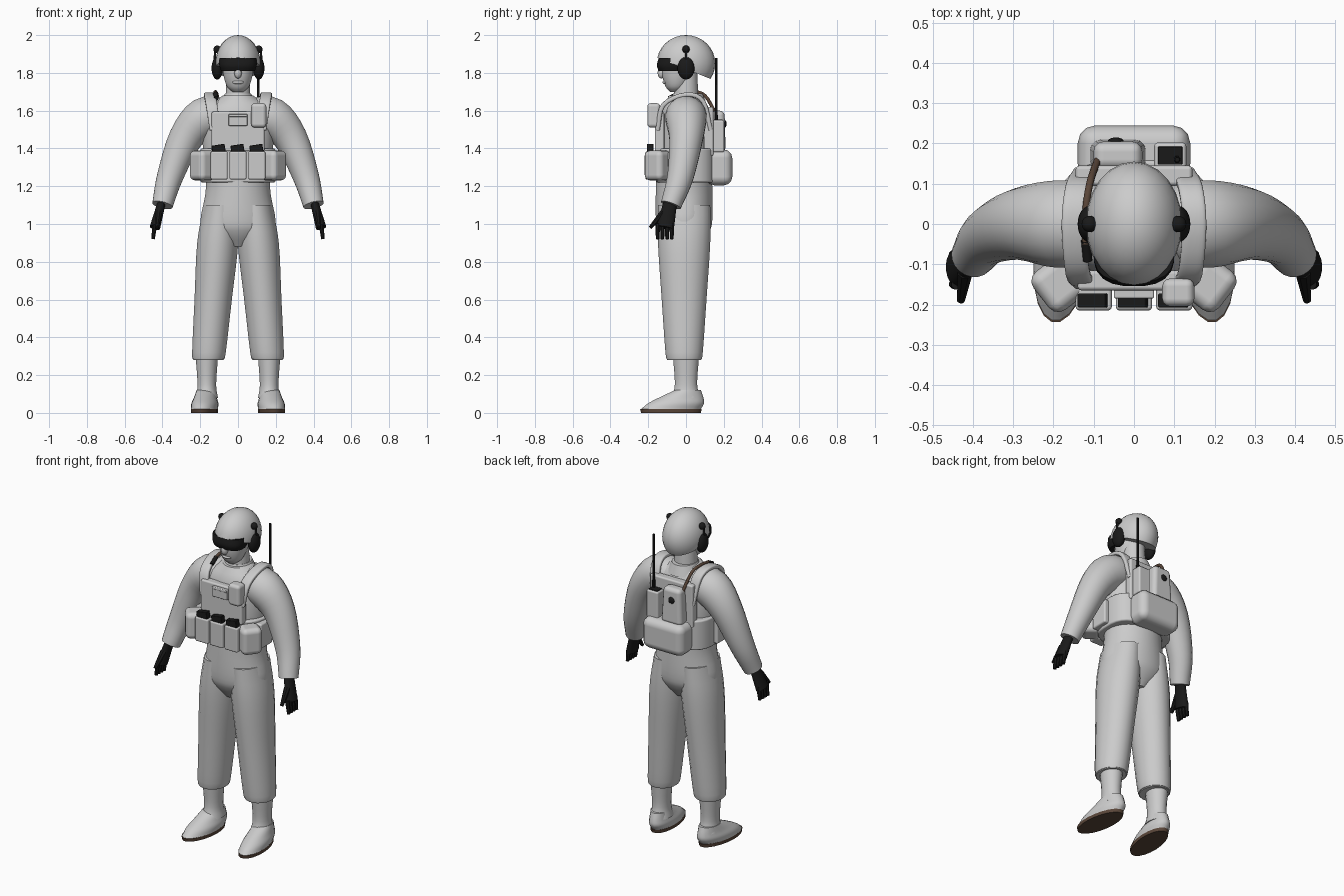
import bpy, bmesh, math
from mathutils import Vector, Matrix

if "Cube" in bpy.data.objects:
    bpy.data.objects.remove(bpy.data.objects["Cube"])


def material(name, red, green, blue):
    colour = (red, green, blue, 1)
    mat = bpy.data.materials.new(name)
    mat.use_nodes = True
    mat.diffuse_color = colour
    shader = next(node for node in mat.node_tree.nodes if node.type == 'BSDF_PRINCIPLED')
    shader.inputs["Base Color"].default_value = colour
    return mat


GREY = material("light_grey", .6, .6, .6)
BLACK = material("black", .01, .01, .01)
BROWN = material("brown", .1, .06, .04)
X, Y, Z = Matrix.Identity(3)


def finish(name, bm, mat, mirror=False, bevel=0):
    """Turn the bmesh into a smooth-shaded object, with optional bevel and mirror."""
    bmesh.ops.recalc_face_normals(bm, faces=bm.faces[:])
    mesh = bpy.data.meshes.new(name)
    bm.to_mesh(mesh)
    bm.free()
    mesh.materials.append(mat)
    for polygon in mesh.polygons:
        polygon.use_smooth = True
    part = bpy.data.objects.new(name, mesh)
    bpy.context.collection.objects.link(part)
    if bevel:
        rounding = part.modifiers.new("Bevel", 'BEVEL')
        rounding.width, rounding.segments = bevel, 3
        rounding.harden_normals = True
    else:
        mesh.set_sharp_from_angle(angle=math.radians(40))
    if mirror:
        part.modifiers.new("Mirror", 'MIRROR').use_mirror_merge = False


def smooth(rings, steps=4):
    """Pass a Catmull-Rom spline through the rings."""
    rings = [Vector(ring) for ring in rings]
    ends = [2 * rings[0] - rings[1]] + rings + [2 * rings[-1] - rings[-2]]
    result = []
    for a, b, c, d in zip(ends, ends[1:], ends[2:], ends[3:]):
        for step in range(steps):
            t = step / steps
            result.append(b + (c - a) * (t / 2) + (2 * a - 5 * b + 4 * c - d) * (t * t / 2)
                          + (3 * b - a - 3 * c + d) * (t ** 3 / 2))
    return result + [rings[-1]]


def skin(name, rings, mat, ref=X, level=False, power=2, sides=20, toe_out=0, **options):
    """Skin rings of centre, half size along ref and half size across it."""
    bm = bmesh.new()
    rings = smooth(rings)
    centres = [Vector(ring[:3]) for ring in rings]
    loops = []
    for i, ring in enumerate(rings):
        after, before = centres[min(i + 1, len(rings) - 1)], centres[max(i - 1, 0)]
        tangent = Z if level else (after - before).normalized()
        along = (ref - tangent * ref.dot(tangent)).normalized()
        across = tangent.cross(along)
        loop = []
        for k in range(sides):
            angle = math.tau * (k + .5) / sides
            c, s = [math.copysign(abs(w) ** (2 / power), w)
                    for w in (math.cos(angle), math.sin(angle))]
            point = centres[i] + along * ring[3] * c + across * ring[4] * s
            point.x -= toe_out * point.y
            loop.append(bm.verts.new(point))
        loops.append(loop)
    for low, high in zip(loops, loops[1:]):
        for k in range(sides):
            bm.faces.new((low[k - 1], low[k], high[k], high[k - 1]))
    bm.faces.new(loops[0])
    bm.faces.new(loops[-1])
    finish(name, bm, mat, **options)


def stack(name, rings, mat=GREY, x=0, y=0, lean_x=0, lean_y=0, **options):
    """Level rings of height, half width and half depth along a leaning axis."""
    base = rings[0][0]
    skin(name, [(x + lean_x * (z - base), y + lean_y * (z - base), z, wide, deep)
                for z, wide, deep in rings], mat, level=True, **options)


def tube(name, points, radii, mat=GREY, flat=1, **options):
    """A tube along points, with one radius or one for each point."""
    if not isinstance(radii, list):
        radii = [radii] * len(points)
    skin(name, [(*point, r, r * flat) for point, r in zip(points, radii)], mat, **options)


def ball(name, centre, size, mat=GREY, rim=None, **options):
    """An ellipsoid, cut off below a plane sloping back through the rim point."""
    bm = bmesh.new()
    bmesh.ops.create_uvsphere(bm, u_segments=24, v_segments=16, radius=1)
    bm.transform(Matrix.Translation(centre) @ Matrix.Diagonal((*size, 1)))
    if rim:
        cut = bmesh.ops.bisect_plane(bm, geom=bm.verts[:] + bm.edges[:] + bm.faces[:],
                                     plane_co=rim, plane_no=(0, -.4, -1), clear_outer=True)
        edges = [e for e in cut["geom_cut"] if isinstance(e, bmesh.types.BMEdge)]
        bmesh.ops.contextual_create(bm, geom=edges)
    finish(name, bm, mat, **options)


def box(name, centre, size, mat=GREY, bevel=.01, turn=0, axis='Z', taper=1, **options):
    """A rounded box, narrowed at the top by taper."""
    bm = bmesh.new()
    bmesh.ops.create_cube(bm, size=1)
    for vert in bm.verts:
        if vert.co.z > 0:
            vert.co.xy *= taper
    bm.transform(Matrix.Translation(centre) @ Matrix.Rotation(math.radians(turn), 4, axis)
                 @ Matrix.Diagonal((*size, 1)))
    finish(name, bm, mat, bevel=bevel, **options)


# Overalls: legs, torso and sleeves
stack("trouser_legs", [(.28, .08, .09), (.32, .09, .1), (.6, .1, .12), (.9, .11, .14),
                       (1.1, .09, .14)], x=.157, y=-.01, lean_x=-.08, mirror=True)
stack("torso", [(.88, .06, .08), (.95, .17, .13), (1.02, .2, .15), (1.2, .17, .15),
                (1.45, .19, .14), (1.6, .18, .12), (1.68, .08, .08)], y=-.01, sides=28)
tube("sleeves", [(.08, 0, 1.57), (.18, 0, 1.56), (.28, 0, 1.45), (.36, -.03, 1.25),
                 (.4, -.08, 1.1)], [.1, .11, .09, .07, .055], ref=Y, mirror=True)

# Gloves with four fingers and a thumb
tube("glove_palms", [(.4, -.08, 1.13), (.44, -.11, .98)], [.035, .047], BLACK,
     ref=Y, flat=.6, mirror=True)
for finger in range(4):
    y = -.15 + .025 * finger
    tube("glove_fingers", [(.44, y, 1), (.45, y, .92)], [.014, .01], BLACK,
         ref=Y, sides=8, mirror=True)
tube("glove_thumbs", [(.42, -.12, 1.06), (.43, -.19, .98)], [.02, .01], BLACK,
     sides=8, mirror=True)

# Boots
stack("boot_shafts", [(.08, .06, .08), (.15, .05, .06), (.3, .06, .07)], x=.165, mirror=True)
stack("boot_feet", [(.02, .07, .16), (.05, .07, .15), (.08, .06, .12), (.12, .05, .07)],
      x=.17, y=-.08, lean_y=.9, toe_out=.1, mirror=True)
stack("boot_soles", [(0, .07, .16), (.02, .07, .165)], BROWN,
      x=.17, y=-.08, toe_out=.1, mirror=True)

# Head
stack("neck", [(1.6, .07, .07), (1.8, .06, .06)])
stack("collar", [(1.63, .1, .1), (1.69, .07, .08)], y=.01)
stack("face", [(1.7, .03, .03), (1.73, .06, .06), (1.8, .08, .09), (1.9, .09, .1)],
      y=-.055, lean_y=.17)
ball("nose", (0, -.13, 1.8), (.02, .02, .03))
ball("mouth", (0, -.11, 1.75), (.03, .015, .01))
stack("goggles", [(1.81, .09, .07), (1.84, .1, .08), (1.88, .1, .07)], BLACK,
      y=-.075, power=2.6)

# Helmet and headset
ball("helmet", (0, 0, 1.85), (.12, .155, .15), rim=(0, -.15, 1.88))
ball("ear_cups", (.11, 0, 1.825), (.03, .045, .06), BLACK, mirror=True)
ball("helmet_knobs", (.11, 0, 1.925), (.02, .02, .02), BLACK, mirror=True)
tube("headset_arms", [(.125, 0, 1.86), (.12, 0, 1.92)], .006, BLACK, mirror=True)

# Vest
stack("vest_belt", [(1.22, .2, .16), (1.4, .2, .16)], power=2.8, sides=28, bevel=.01)
box("vest_front", centre=(0, -.14, 1.49), size=(.28, .05, .21))
box("vest_back", centre=(0, .12, 1.49), size=(.29, .05, .26))
tube("shoulder_straps", [(.12, -.15, 1.5), (.14, -.12, 1.63), (.15, 0, 1.685),
                         (.14, .09, 1.65), (.12, .13, 1.5)], .03, flat=.4, power=4, mirror=True)

# Pouches on the front and sides
for x in (-.1, 0, .1):
    box("magazine_pouch", centre=(x, -.185, 1.31), size=(.09, .06, .15))
    box("magazine", centre=(x, -.19, 1.38), size=(.07, .035, .08), mat=BLACK,
        bevel=.004, turn=-9, axis='Y')
box("side_pouches", centre=(.187, -.15, 1.31), size=(.11, .12, .16), bevel=.03,
    turn=-38, mirror=True)
box("hip_pouches", centre=(.2, -.04, 1.31), size=(.05, .11, .15), mirror=True)
box("chest_pouch", centre=(0, -.17, 1.55), size=(.1, .02, .06), bevel=.005)
box("chest_pouch_flap", centre=(0, -.17, 1.575), size=(.1, .03, .015), bevel=.005)
box("chest_radio_pouch", centre=(.11, -.17, 1.575), size=(.08, .07, .13), bevel=.02)

# Waist bag, water carrier and radio on the back
box("waist_bag", centre=(0, .175, 1.3), size=(.28, .14, .19), bevel=.045)
box("water_carrier", centre=(-.04, .17, 1.49), size=(.14, .08, .22), bevel=.025, taper=.85)
ball("water_cap", (-.045, .205, 1.53), (.02, .01, .02), BLACK)
box("radio_case", centre=(.09, .17, 1.465), size=(.08, .065, .17))
box("radio_top", centre=(.09, .17, 1.55), size=(.06, .045, .009), mat=BLACK, bevel=.002)
tube("antenna", [(.107, .16, 1.55), (.107, .16, 1.88)], [.009, .006], BLACK, sides=8)

# Drinking hose over the right shoulder
tube("drinking_hose", [(-.09, .16, 1.58), (-.11, .1, 1.68), (-.12, .03, 1.7),
                       (-.12, -.05, 1.69)], .009, BROWN, sides=10)
tube("hose_mouthpiece", [(-.12, -.04, 1.69), (-.115, -.09, 1.665)], .012, BLACK, sides=10)
